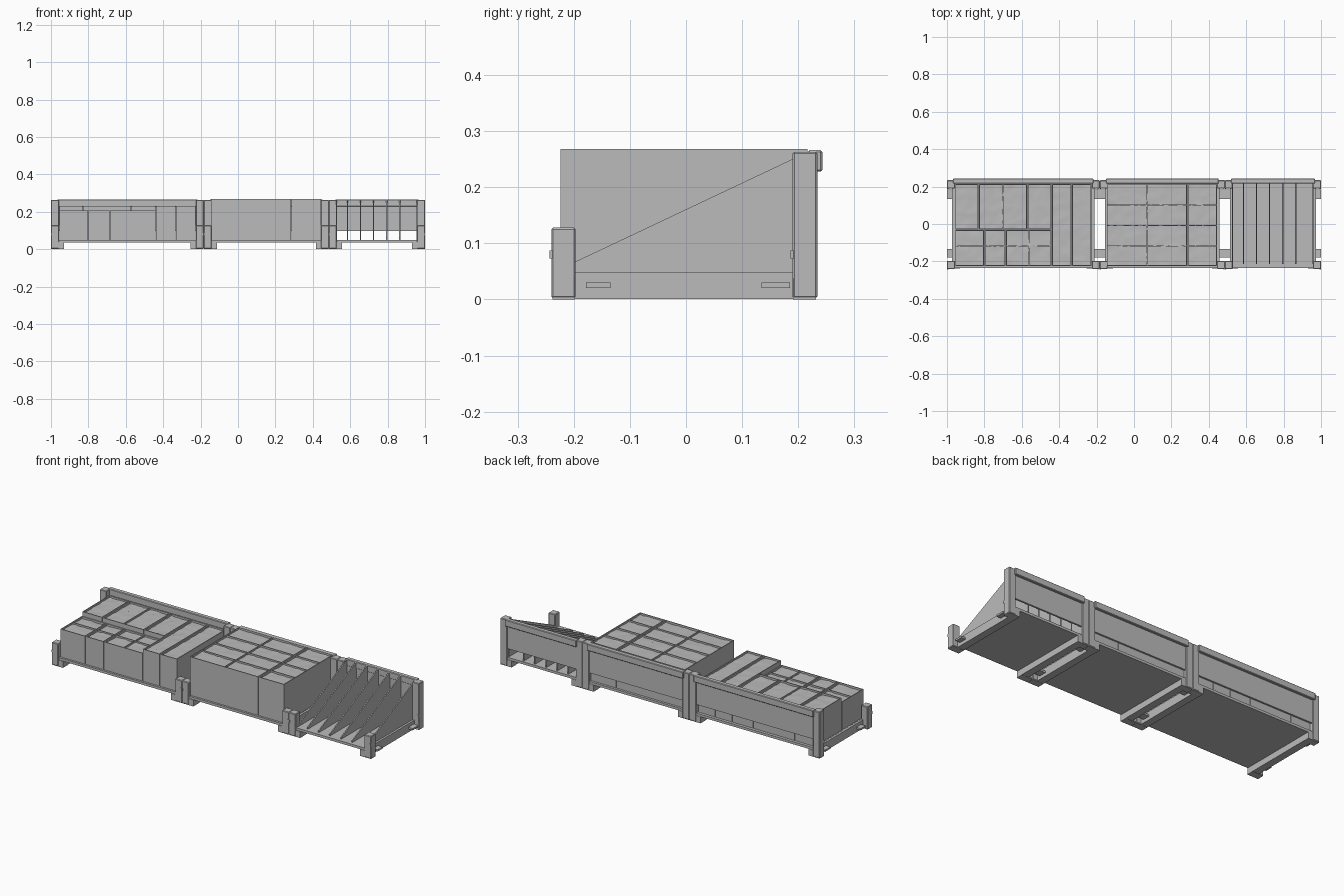
import bpy, bmesh, random
from mathutils import Vector

if "Cube" in bpy.data.objects:
    bpy.data.objects.remove(bpy.data.objects["Cube"])

random.seed(4)
grey = bpy.data.materials.new("plain_grey")
grey.diffuse_color = (0.5, 0.5, 0.5, 1)
grey.use_nodes = True
grey.node_tree.nodes["Principled BSDF"].inputs["Base Color"].default_value = grey.diffuse_color


def finish(name, bm, bevel=0):
    bmesh.ops.recalc_face_normals(bm, faces=bm.faces)
    me = bpy.data.meshes.new(name)
    bm.to_mesh(me)
    bm.free()
    me.materials.append(grey)
    ob = bpy.data.objects.new(name, me)
    bpy.context.collection.objects.link(ob)
    if bevel:
        m = ob.modifiers.new("bevel", "BEVEL")
        m.width = bevel
        m.segments = 1
    return ob


def add_box(bm, x0, x1, y0, y1, z0, z1):
    x0, x1 = sorted((x0, x1))
    vs = bmesh.ops.create_cube(bm, size=1)["verts"]
    for v in vs:
        v.co = Vector(((x0 + x1) / 2 + v.co.x * (x1 - x0),
                       (y0 + y1) / 2 + v.co.y * (y1 - y0),
                       (z0 + z1) / 2 + v.co.z * (z1 - z0)))


def box(name, *dims, bevel=0):
    bm = bmesh.new()
    add_box(bm, *dims)
    return finish(name, bm, bevel)


def filling(name, x0, x1, y0, y1, z):
    """Lumpy surface inside one crate cell."""
    bm = bmesh.new()
    nx = max(3, round((x1 - x0) / 0.018))
    ny = max(3, round((y1 - y0) / 0.018))
    rows = [[bm.verts.new((x0 + (x1 - x0) * i / nx, y0 + (y1 - y0) * j / ny,
                           z + random.uniform(-0.002, 0.002)))
             for i in range(nx + 1)] for j in range(ny + 1)]
    for j in range(ny):
        for i in range(nx):
            f = bm.faces.new((rows[j][i], rows[j][i + 1],
                              rows[j + 1][i + 1], rows[j + 1][i]))
            f.smooth = True
    finish(name, bm)


def crate(x0, x1, y0, y1, top, cols=1, splits=()):
    """Open crate with thin walls, dividing walls and a filling in each cell."""
    g, t, base = 0.0015, 0.005, 0.05
    x0, x1, y0, y1 = x0 + g, x1 - g, y0 + g, y1 - g
    bm = bmesh.new()
    add_box(bm, x0, x1, y0, y1, base, base + 0.008)
    for a in (x0, x1 - t):
        add_box(bm, a, a + t, y0, y1, base, top)
    for b in (y0, y1 - t):
        add_box(bm, x0 + t, x1 - t, b, b + t, base, top)
    xs = [x0 + t / 2 + (x1 - x0 - t) * i / cols for i in range(cols + 1)]
    ys = [y0 + t / 2, *splits, y1 - t / 2]
    for x in xs[1:-1]:
        add_box(bm, x - t / 2, x + t / 2, y0 + t, y1 - t, base, top - 0.001)
    for y in ys[1:-1]:
        add_box(bm, x0 + t, x1 - t, y - t / 2, y + t / 2, base, top - 0.001)
    finish("crate", bm)
    for xa, xb in zip(xs, xs[1:]):
        for ya, yb in zip(ys, ys[1:]):
            filling("crate_filling", xa + t / 2, xb - t / 2,
                    ya + t / 2, yb - t / 2, top - 0.010)


def rack(x0, x1):
    """One low rack: legs, cross beams, floor, back panel and top rail."""
    for x, s in ((x0, 1), (x1, -1)):
        box("front_post", x, x + s * 0.042, -0.24, -0.197, 0.002, 0.128, bevel=0.003)
        box("back_post", x, x + s * 0.042, 0.19, 0.234, 0.002, 0.263, bevel=0.003)
        box("front_foot", x + s * 0.001, x + s * 0.07, -0.238, -0.198, 0, 0.037)
        box("back_foot", x + s * 0.001, x + s * 0.07, 0.191, 0.232, 0, 0.037)
        box("cross_beam", x + s * 0.028, x + s * 0.07, -0.198, 0.191, 0.001, 0.049)
        for ya, yb in ((-0.178, -0.135), (0.135, 0.185)):
            box("joint_plate", x, x + s * 0.03, ya, yb, 0.02, 0.03)
        # small coupling bolts on the posts
        for y in (-0.243, 0.186):
            box("bolt", x + s * 0.001, x + s * 0.007, y, y + 0.006, 0.073, 0.087)
    a, b = x0 + 0.04, x1 - 0.04
    box("floor", a, b, -0.235, 0.23, 0.036, 0.05)
    box("back_panel", a, b, 0.219, 0.229, 0.098, 0.24)
    box("top_rail", x0 + 0.033, x1 - 0.033, 0.217, 0.243, 0.228, 0.266, bevel=0.003)


for span in ((-1, -0.183), (-0.183, 0.486), (0.486, 1)):
    rack(*span)

# Left rack: low small crates in front, taller crates behind and at the side
F, M, B = -0.225, -0.03, 0.215
for x0, x1, n in ((-0.957, -0.80, 1), (-0.80, -0.685, 1), (-0.685, -0.44, 2)):
    crate(x0, x1, F, M, 0.208, n, (-0.118,))
for x0, x1, n in ((-0.957, -0.83, 1), (-0.83, -0.57, 2), (-0.57, -0.44, 1)):
    crate(x0, x1, M, B, 0.232, n)
for x0, x1 in ((-0.44, -0.333), (-0.333, -0.225)):
    crate(x0, x1, F, B, 0.232)

# Middle rack: two tall crates with four rows
rows = (-0.118, -0.008, 0.102)
crate(-0.147, 0.284, F, 0.218, 0.268, 2, rows)
crate(0.284, 0.446, F, 0.218, 0.268, 1, rows)

# Right rack: sloping divider plates
for i in range(7):
    x = 0.527 + i * 0.0717 if i < 6 else 0.957
    x = min(x, 0.957)
    if 0 < i < 6:
        x = 0.585 + (i - 1) * 0.07
    bm = bmesh.new()
    side = [[bm.verts.new((x + d, y, z)) for y, z in
             ((-0.215, 0.049), (0.219, 0.049), (0.219, 0.264), (-0.215, 0.059))]
            for d in (-0.003, 0.003)]
    bm.faces.new(side[0])
    bm.faces.new(side[1])
    for k in range(4):
        j = (k + 1) % 4
        bm.faces.new((side[0][k], side[0][j], side[1][j], side[1][k]))
    finish("divider_plate", bm)
